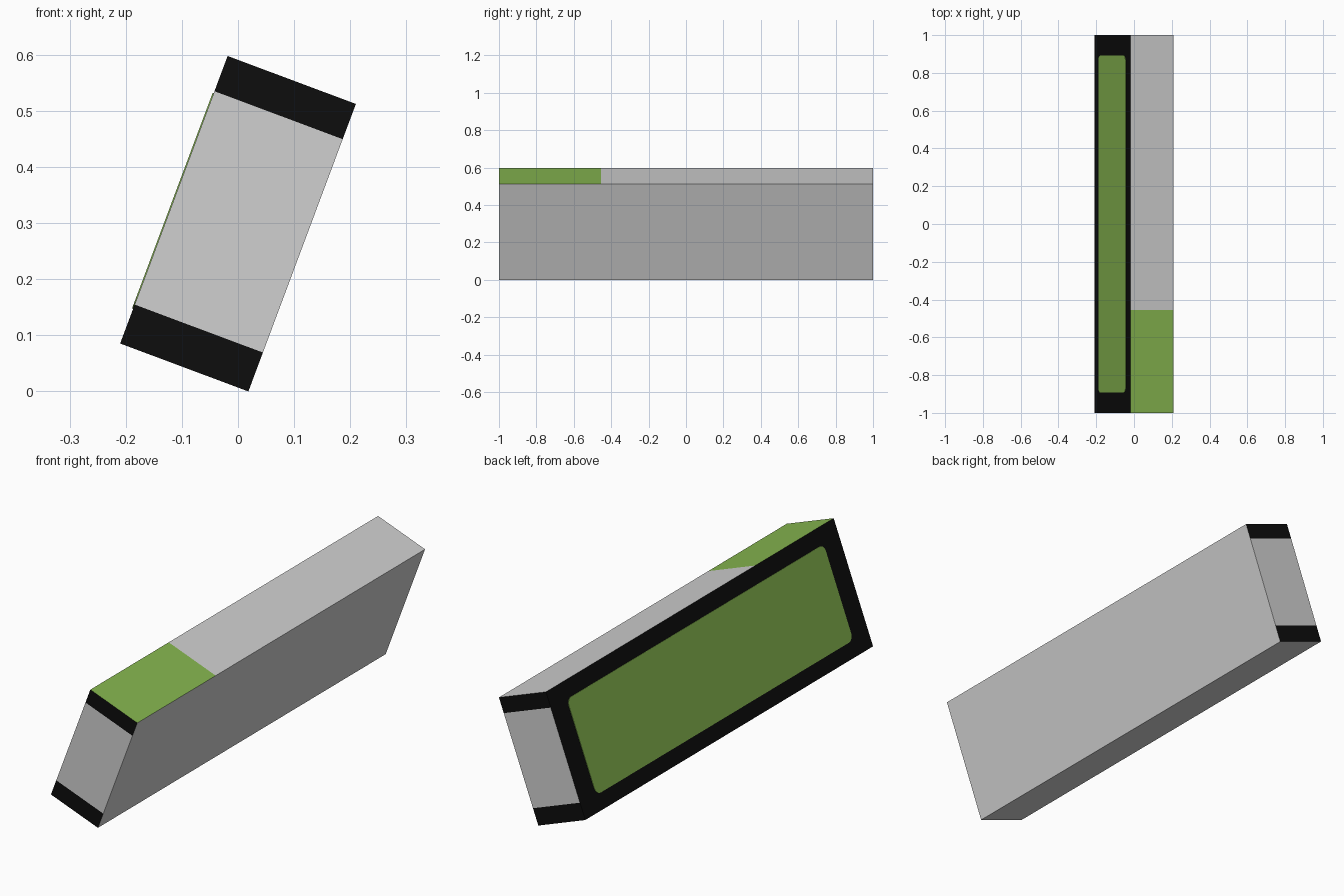
import bpy, bmesh, math
from mathutils import Matrix, Vector

if "Cube" in bpy.data.objects:
    bpy.data.objects.remove(bpy.data.objects["Cube"])

W, L, H = 0.244, 2.0, 0.547
TILT = math.radians(20.5)
POSE = Matrix.Translation((0, 0, 0.299)) @ Matrix.Rotation(TILT, 4, 'Y')


def material(name, rgb):
    m = bpy.data.materials.new(name)
    m.diffuse_color = (*rgb, 1)
    m.use_nodes = True
    m.node_tree.nodes["Principled BSDF"].inputs["Base Color"].default_value = m.diffuse_color
    return m


grey = material("light grey", (0.63, 0.63, 0.63))
black = material("black", (0.004, 0.004, 0.004))
green = material("leaf green", (0.24, 0.47, 0.08))


def finish(name, bm, mats):
    bmesh.ops.recalc_face_normals(bm, faces=bm.faces)
    bm.transform(POSE)
    me = bpy.data.meshes.new(name)
    bm.to_mesh(me)
    bm.free()
    for m in mats:
        me.materials.append(m)
    ob = bpy.data.objects.new(name, me)
    bpy.context.collection.objects.link(ob)
    return ob


# Slab body, cut along the end bands and the green top patch
low, high, patch = -H / 2 + 0.074, H / 2 - 0.067, -0.455
bm = bmesh.new()
bmesh.ops.create_cube(bm, size=1, matrix=Matrix.Diagonal((W, L, H, 1)))
for co, no in (((0, 0, low), (0, 0, 1)), ((0, 0, high), (0, 0, 1)),
               ((0, patch, 0), (0, 1, 0))):
    bmesh.ops.bisect_plane(bm, geom=bm.verts[:] + bm.edges[:] + bm.faces[:],
                           plane_co=co, plane_no=no)
bm.normal_update()
for f in bm.faces:
    c, n = f.calc_center_median(), f.normal
    if n.x < -0.5:                                   # framed face
        f.material_index = 1
    elif abs(n.y) > 0.5 and not low < c.z < high:    # end bands
        f.material_index = 1
    elif n.z > 0.5 and c.y < patch:                  # top patch
        f.material_index = 2
finish("slab_body", bm, (grey, black, green))

# Thin rounded panel on the framed face
y0, y1 = -0.893, 0.892
z0, z1 = -H / 2 + 0.066, H / 2 - 0.071
R, STEPS, THICK = 0.03, 5, 0.002
bm = bmesh.new()
ring = []
corners = ((y1 - R, z1 - R), (y0 + R, z1 - R), (y0 + R, z0 + R), (y1 - R, z0 + R))
for i, (cy, cz) in enumerate(corners):
    for k in range(STEPS + 1):
        a = (i + k / STEPS) * math.pi / 2
        ring.append(bm.verts.new((-W / 2, cy + R * math.cos(a), cz + R * math.sin(a))))
face = bm.faces.new(ring)
ext = bmesh.ops.extrude_face_region(bm, geom=[face], use_keep_orig=True)
bmesh.ops.translate(bm, vec=Vector((-THICK, 0, 0)),
                    verts=[g for g in ext["geom"] if isinstance(g, bmesh.types.BMVert)])
finish("side_panel", bm, (green,))
